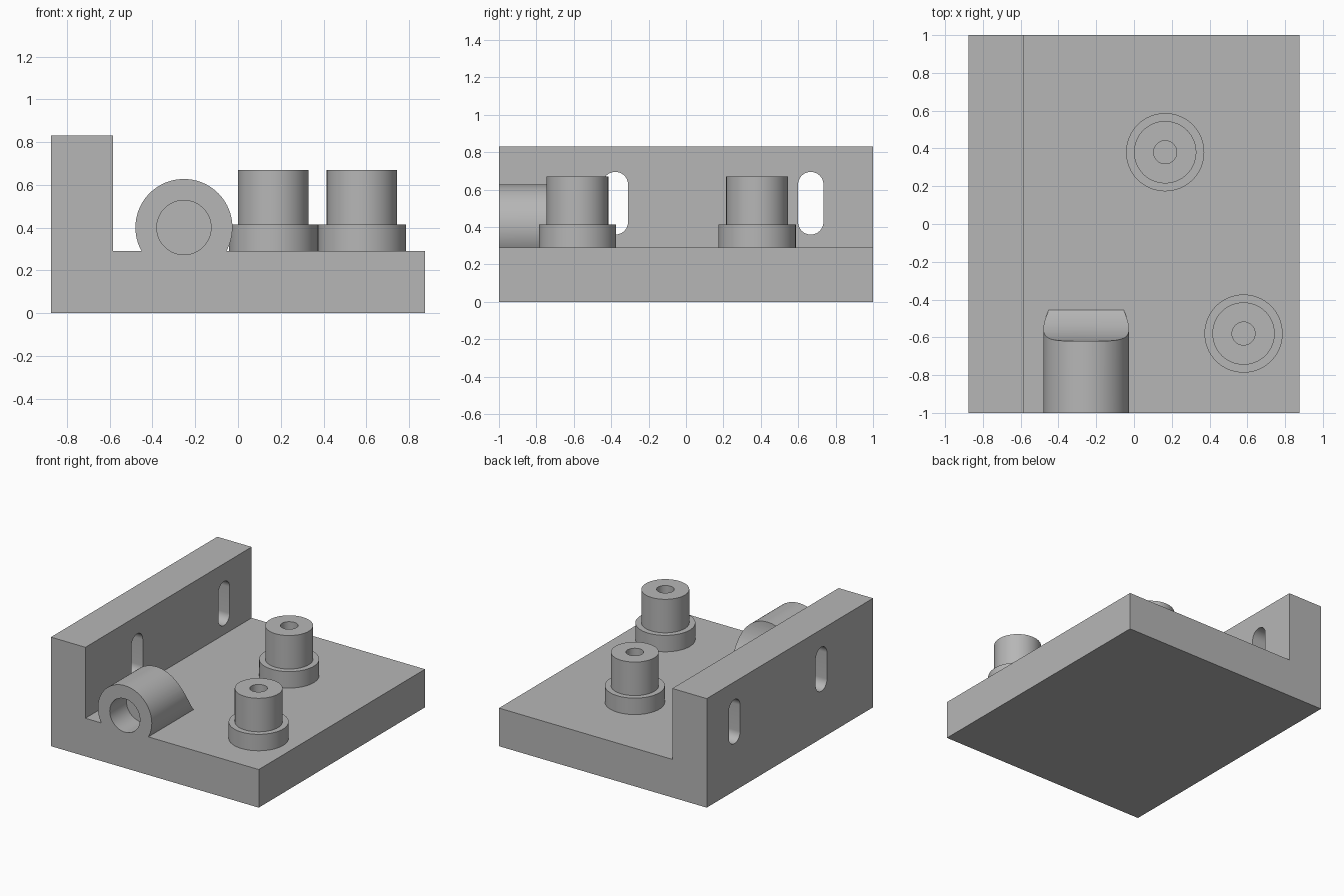
import bpy, bmesh, math
from mathutils import Matrix, Vector

cube = bpy.data.objects.get("Cube")
if cube:
    bpy.data.objects.remove(cube, do_unlink=True)

grey = bpy.data.materials.new("plain grey")
grey.use_nodes = True
COLOUR = (0.47, 0.47, 0.47, 1)
grey.diffuse_color = COLOUR
grey.node_tree.nodes["Principled BSDF"].inputs["Base Color"].default_value = COLOUR

BASE_TOP, WALL_TOP, WALL_X = 0.29, 0.83, -0.585
HALF_X, HALF_Y = 0.875, 1.0


def make_object(name, bm):
    bmesh.ops.recalc_face_normals(bm, faces=bm.faces)
    mesh = bpy.data.meshes.new(name)
    bm.to_mesh(mesh)
    bm.free()
    mesh.materials.append(grey)
    obj = bpy.data.objects.new(name, mesh)
    bpy.context.collection.objects.link(obj)
    return obj


def extrude(name, points, direction):
    """Prism made from a flat outline."""
    bm = bmesh.new()
    face = bm.faces.new([bm.verts.new(p) for p in points])
    new = bmesh.ops.extrude_face_region(bm, geom=[face])["geom"]
    verts = [v for v in new if isinstance(v, bmesh.types.BMVert)]
    bmesh.ops.translate(bm, verts=verts, vec=direction)
    return make_object(name, bm)


def rod(name, start, end, radius, sides=96):
    """Cylinder between two points."""
    start, end = Vector(start), Vector(end)
    axis = end - start
    turn = axis.to_track_quat("Z", "Y").to_matrix().to_4x4()
    bm = bmesh.new()
    bmesh.ops.create_cone(bm, cap_ends=True, segments=sides, radius1=radius,
                          radius2=radius, depth=axis.length,
                          matrix=Matrix.Translation((start + end) / 2) @ turn)
    return make_object(name, bm)


def combine(target, tool, operation):
    """Apply a boolean, then discard the tool."""
    tool.hide_render = True
    mod = target.modifiers.new(operation.lower(), "BOOLEAN")
    mod.operation, mod.object, mod.solver = operation, tool, "EXACT"
    bpy.context.view_layer.objects.active = target
    bpy.ops.object.modifier_apply(modifier=mod.name)
    bpy.data.objects.remove(tool, do_unlink=True)


def smooth(obj):
    bpy.ops.object.select_all(action="DESELECT")
    obj.select_set(True)
    bpy.context.view_layer.objects.active = obj
    bpy.ops.object.shade_smooth_by_angle(angle=math.radians(30))


# L-shaped base plate and side wall
outline = [(-HALF_X, 0), (HALF_X, 0), (HALF_X, BASE_TOP), (WALL_X, BASE_TOP),
           (WALL_X, WALL_TOP), (-HALF_X, WALL_TOP)]
bracket = extrude("bracket", [(x, -HALF_Y, z) for x, z in outline], (0, 2 * HALF_Y, 0))

# Two upright slots through the wall
SLOT_R, SLOT_LOW, SLOT_HIGH = 0.068, 0.428, 0.627
for y in (-0.378, 0.667):
    points = []
    for i in range(50):
        a = math.pi * (i if i < 25 else i - 1) / 24
        z = SLOT_HIGH if i < 25 else SLOT_LOW
        points.append((-1, y + SLOT_R * math.cos(a), z + SLOT_R * math.sin(a)))
    combine(bracket, extrude("slot_cutter", points, (0.6, 0, 0)), "DIFFERENCE")

# Front barrel with a concave rear end and a blind bore
BX, BZ = -0.253, 0.4
barrel = rod("barrel", (BX, -HALF_Y, BZ), (BX, -0.35, BZ), 0.227)
scoop = rod("scoop_cutter", (-0.6, -0.197, 0.625), (0.1, -0.197, 0.625), 0.423, 128)
combine(barrel, scoop, "DIFFERENCE")
combine(bracket, barrel, "UNION")
bore = rod("bore_cutter", (BX, -1.1, BZ), (BX, -0.8, BZ), 0.127, 64)
combine(bracket, bore, "DIFFERENCE")
smooth(bracket)

# Stepped posts with a hole down the middle
profile = [(0, 0.3), (0.061, 0.3), (0.061, 0.67), (0.165, 0.67),
           (0.165, 0.415), (0.207, 0.415), (0.207, BASE_TOP - 0.01)]
for name, x, y in (("rear_post", 0.165, 0.38), ("front_post", 0.58, -0.58)):
    bm = bmesh.new()
    verts = [bm.verts.new((r, 0, z)) for r, z in profile]
    edges = [bm.edges.new(pair) for pair in zip(verts, verts[1:])]
    bmesh.ops.spin(bm, geom=verts + edges, cent=(0, 0, 0), axis=(0, 0, 1),
                   angle=2 * math.pi, steps=64)
    bmesh.ops.remove_doubles(bm, verts=bm.verts, dist=0.0001)
    rim = [e for e in bm.edges if e.is_boundary]
    bmesh.ops.holes_fill(bm, edges=rim, sides=0)
    post = make_object(name, bm)
    post.location = (x, y, 0)
    smooth(post)
